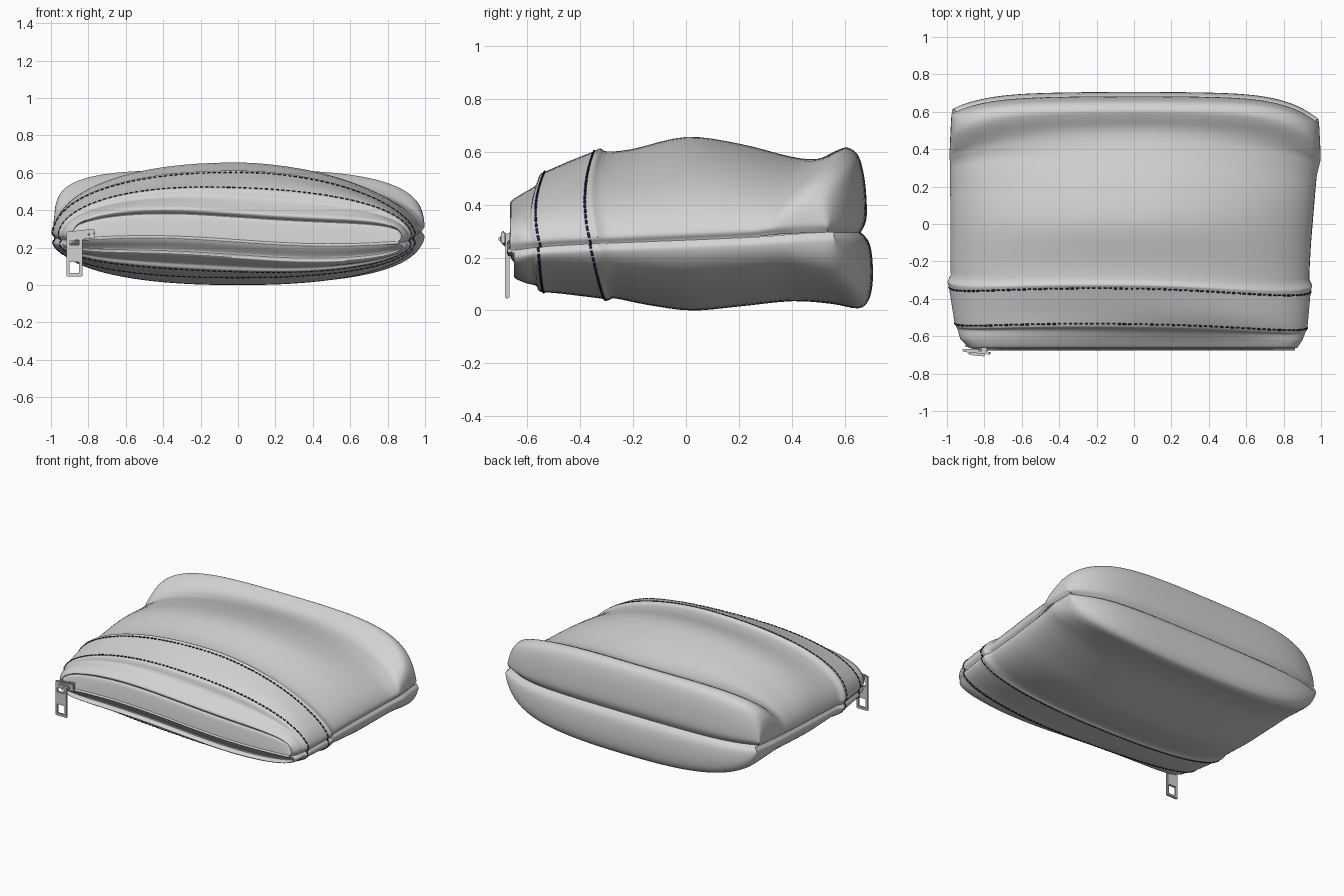
import bpy, bmesh, math
from mathutils import Vector

cube = bpy.data.objects.get("Cube")
if cube:
    bpy.data.objects.remove(cube, do_unlink=True)


def material(name, rgb):
    m = bpy.data.materials.new(name)
    m.use_nodes = True
    m.diffuse_color = (*rgb, 1)
    m.node_tree.nodes["Principled BSDF"].inputs["Base Color"].default_value = (*rgb, 1)
    return m


FABRIC = material("grey fabric", (0.65, 0.65, 0.65))
METAL = material("grey metal", (0.64, 0.64, 0.64))
THREAD = material("navy thread", (0.018, 0.018, 0.085))

# Centre-line profiles (y, z), from the zip over the shell to the back seam
UPPER = [(-.668, .235), (-.662, .29), (-.652, .35), (-.642, .365), (-.66, .378), (-.66, .395),
         (-.62, .425), (-.57, .465), (-.557, .5), (-.54, .518), (-.45, .56), (-.35, .60),
         (-.325, .612), (-.295, .60), (-.2, .61), (0, .655), (.2, .63), (.4, .58), (.5, .573),
         (.57, .603), (.61, .615), (.65, .585), (.672, .51), (.682, .41), (.68, .34), (.66, .295)]
LOWER = [(-.668, .235), (-.655, .21), (-.63, .18), (-.622, .162), (-.645, .152), (-.643, .14),
         (-.6, .118), (-.562, .10), (-.55, .078), (-.52, .07), (-.4, .055), (-.32, .045),
         (-.295, .038), (-.265, .045), (-.15, .022), (.02, 0), (.2, .015), (.4, .035), (.55, .025),
         (.65, .008), (.69, .04), (.705, .11), (.703, .2), (.69, .26), (.66, .295)]
# Half widths (y, x) on each side
LEFT = [(-.66, .875), (-.62, .9), (-.565, .918), (-.545, .93), (-.335, .95), (-.315, .958),
        (-.28, .94), (-.1, .95), (.5, 1.0), (.7, .99)]
RIGHT = [(-.66, .885), (-.62, .93), (-.565, .948), (-.545, .96), (-.335, .993), (-.315, 1.0),
         (-.28, .982), (.5, .987), (.7, .975)]
# Section squareness (y, exponent): 2 is an ellipse, more is boxier
SQUARE_LEFT = [(-.65, 3.4), (-.56, 2.2), (-.33, 1.85), (0, 1.8), (.3, 1.9), (.45, 2.2), (.58, 3.0)]
SQUARE_RIGHT = [(-.65, 3.5), (-.56, 2.4), (-.33, 2.25), (.2, 2.2), (.4, 2.4), (.48, 2.9), (.58, 4.2)]
SQUARE_LOWER = [(-.65, 3.5), (-.56, 2.3), (.1, 2.3), (.35, 2.4), (.58, 2.6)]
SEGMENTS = 80


def smooth(a, b, v):
    v = min(1, max(0, (v - a) / (b - a)))
    return v * v * (3 - 2 * v)


def lookup(table, v):
    if v <= table[0][0]:
        return table[0][1]
    for (a, p), (b, q) in zip(table, table[1:]):
        if v <= b:
            return p + (q - p) * (v - a) / (b - a)
    return table[-1][1]


def spline(points, steps=4):
    """Smooth curve through the given points."""
    pts = [Vector(p) for p in points]
    pts = [pts[0]] + pts + [pts[-1]]
    out = []
    for a, b, c, d in zip(pts, pts[1:], pts[2:], pts[3:]):
        for i in range(steps):
            t = i / steps
            out.append(0.5 * (2 * b + (c - a) * t + (2 * a - 5 * b + 4 * c - d) * t * t
                              + (3 * b - a - 3 * c + d) * t ** 3))
    return out + [pts[-1]]


def seam_z(y):
    return .265 + .045 * y


def sag(x, y):
    """Gentle wave of the zip opening."""
    return -.022 * math.sin(3.2 * x) * (1 - smooth(-.64, -.45, y))


def shell_point(y, z, s, side):
    """Point of a shell: s runs 0..1 across the bag, side is +1 up, -1 down."""
    t = math.pi * (s - .6 * math.sin(2 * math.pi * s) / (2 * math.pi))
    c = math.cos(t)
    n = lookup(SQUARE_LOWER if side < 0 else SQUARE_LEFT if c > 0 else SQUARE_RIGHT, y)
    h = max(0, math.sin(t)) ** (2 / n)
    f = math.copysign(abs(c) ** (2 / n), c)
    rise = max(0, side * (z - seam_z(y))) * h
    # the bands bow forward where they pass round the sides
    band = smooth(-.64, -.5 if side > 0 else -.3, y) * (1 - smooth(-.25, .1, y))
    bow = band * (.1 * h * (1 - h) if side > 0 else .045 * (1 - h))
    width = lookup(LEFT if c > 0 else RIGHT, y - (.04 * band if side < 0 else 0))
    x = f * width * (1 - .018 * math.exp(-(rise / .016) ** 2))
    # rounded rear corners, curved valley before the ridge, slightly skewed bands
    bend = ((.13 if c > 0 else .075) * abs(f) ** 6 + .018 * f * f) * smooth(.2, .66, y)
    valley = .05 * f * f * smooth(.15, .5, y) * (1 - smooth(.5, .66, y)) if side > 0 else 0
    skew = .014 * x * (1 - smooth(-.3, 0, y)) * smooth(-.67, -.56, y)
    return Vector((x, y - bend - valley - skew - bow, seam_z(y) + side * rise + sag(x, y)))


def finish(obj, mat, angle=40):
    obj.data.materials.append(mat)
    bpy.ops.object.select_all(action='DESELECT')
    obj.select_set(True)
    bpy.context.view_layer.objects.active = obj
    if obj.type == 'MESH':
        bpy.ops.object.shade_smooth_by_angle(angle=math.radians(angle))
    return obj


def mesh_object(name, bm, mat):
    me = bpy.data.meshes.new(name)
    bm.to_mesh(me)
    bm.free()
    obj = bpy.data.objects.new(name, me)
    bpy.context.collection.objects.link(obj)
    return finish(obj, mat)


def tubes(name, paths, radius, mat):
    cu = bpy.data.curves.new(name, 'CURVE')
    cu.dimensions = '3D'
    cu.bevel_depth = radius
    cu.bevel_resolution = 1
    cu.use_fill_caps = True
    for path in paths:
        sp = cu.splines.new('POLY')
        sp.points.add(len(path) - 1)
        for p, co in zip(sp.points, path):
            p.co = (*co, 1)
    obj = bpy.data.objects.new(name, cu)
    bpy.context.collection.objects.link(obj)
    return finish(obj, mat)


def make_shell(name, profile, side):
    bm = bmesh.new()
    rows = [[bm.verts.new(shell_point(y, z, i / SEGMENTS, side)) for i in range(SEGMENTS + 1)]
            for y, z in spline(profile)]
    for a, b in zip(rows, rows[1:]):
        for i in range(SEGMENTS):
            quad = (a[i], a[i + 1], b[i + 1], b[i])
            bm.faces.new(quad if side < 0 else quad[::-1])
    bm.normal_update()
    # keep the outside facing out
    if sum(f.normal.z * f.calc_area() for f in bm.faces) * side < 0:
        bmesh.ops.reverse_faces(bm, faces=bm.faces[:])
    return mesh_object(name, bm, FABRIC)


def make_stitches(name, profile, side, y, dash=.021, pitch=.029):
    """Dashed thread line running across one shell."""
    y, z = min(spline(profile, 12), key=lambda p: abs(p[0] - y))
    line = [shell_point(y, z, i / 1500, side) for i in range(1501)]
    dashes, run = {}, 0
    for a, b in zip(line, line[1:]):
        run += (b - a).length
        if run % pitch < dash:
            dashes.setdefault(int(run / pitch), []).append(b)
    paths = [(p[0], p[len(p) // 2], p[-1]) for p in dashes.values() if len(p) > 2]
    return tubes(name, paths, .0048, THREAD)


# Body shells and stitching
for label, profile, side, rear in (("upper", UPPER, 1, -.345), ("lower", LOWER, -1, -.305)):
    make_shell(label + "_shell", profile, side)
    make_stitches(label + "_rear_stitches", profile, side, rear)
    make_stitches(label + "_front_stitches", profile, side, -.535)

# Zip teeth line
zip_path = [(x, -.666, seam_z(-.665) + sag(x, -.665))
            for x in (-.84 + 1.7 * i / 40 for i in range(41))]
tubes("zip_teeth", [zip_path], .009, METAL)


def block(name, centre, size, bevel=.005, tilt=0, turn=0):
    bm = bmesh.new()
    bmesh.ops.create_cube(bm, size=1)
    bmesh.ops.scale(bm, vec=size, verts=bm.verts)
    bmesh.ops.bevel(bm, geom=bm.edges[:], offset=bevel, segments=2, affect='EDGES')
    obj = mesh_object(name, bm, METAL)
    obj.location = centre
    obj.rotation_euler = (0, tilt, turn)
    return obj


# Zip slider: two plates, a post and a bridge
block("slider_front_plate", (-.84, -.684, .268), (.15, .014, .05), tilt=-.1, turn=-.1)
block("slider_back_plate", (-.84, -.657, .268), (.13, .012, .05), tilt=-.1, turn=-.1)
block("slider_post", (-.80, -.671, .27), (.03, .03, .04))
block("slider_bridge", (-.84, -.697, .27), (.09, .014, .022), turn=-.1)

# Pull tab: side rails joined by cross bars, leaving two windows
for label, x in (("left", -.841), ("right", -.909)):
    block(label + "_pull_rail", (x, -.675, .165), (.018, .016, .24), .004)
for label, z, height in (("top", .277, .016), ("middle", .168, .09), ("bottom", .055, .02)):
    block(label + "_pull_bar", (-.875, -.675, z), (.08, .016, height), .004)
